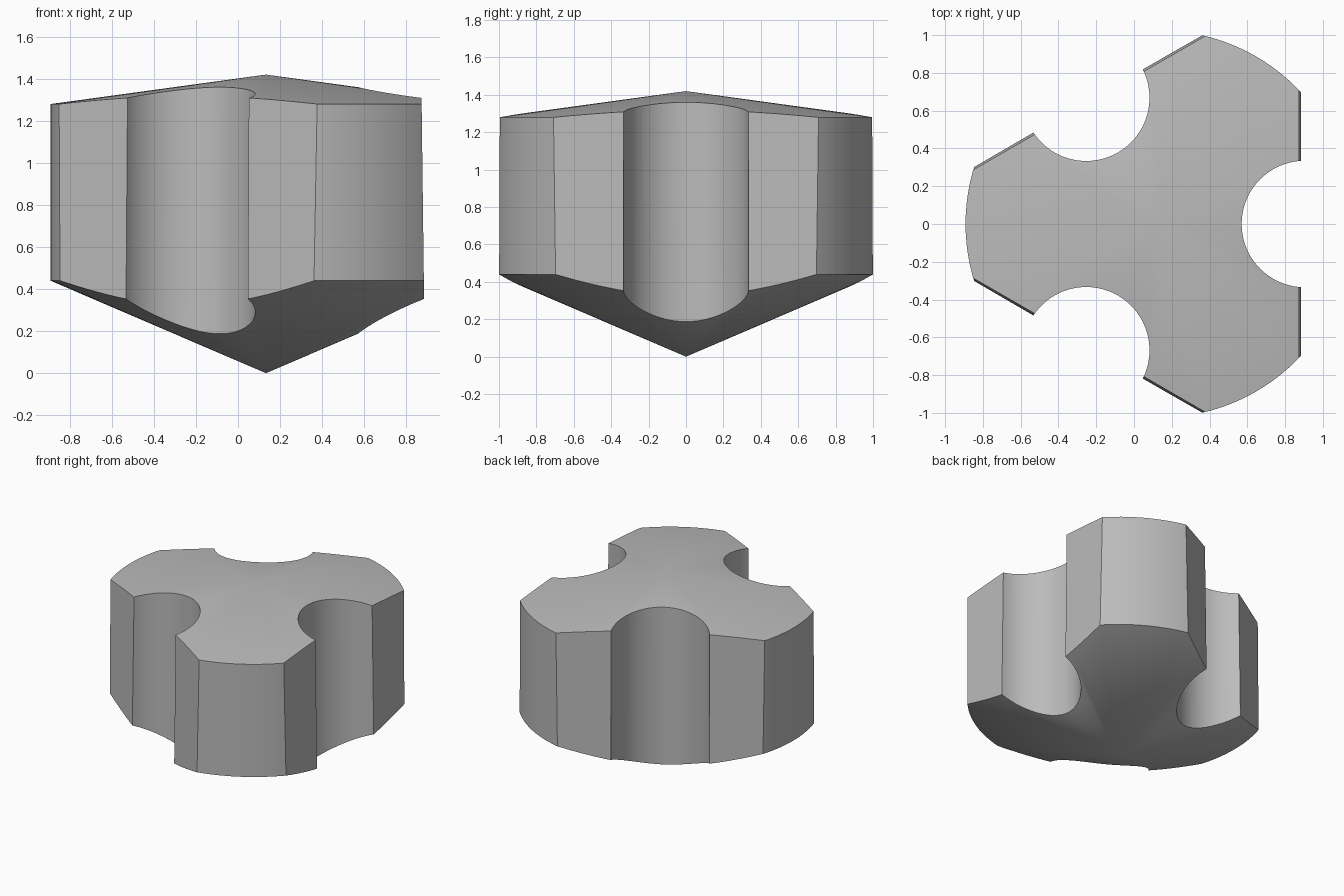
import bpy, bmesh, math
from mathutils import Matrix, Vector

if "Cube" in bpy.data.objects:
    bpy.data.objects.remove(bpy.data.objects["Cube"])

AXIS_X = 0.133
RADIUS = 1.025
LOBES = [math.radians(a) for a in (0, 120, 240)]

grey = bpy.data.materials.new("plain_grey")
grey.use_nodes = True
colour = (0.5, 0.5, 0.5, 1)
grey.diffuse_color = colour
grey.node_tree.nodes["Principled BSDF"].inputs["Base Color"].default_value = colour


def make_object(name, bm):
    mesh = bpy.data.meshes.new(name)
    bm.to_mesh(mesh)
    bm.free()
    mesh.materials.append(grey)
    obj = bpy.data.objects.new(name, mesh)
    obj.location.x = AXIS_X
    bpy.context.collection.objects.link(obj)
    return obj


# Knob body: cylinder with a pointed base and a shallow conical top
bm = bmesh.new()
profile = [(0, 0), (RADIUS, 0.44), (RADIUS, 1.28), (0, 1.42)]
verts = [bm.verts.new((r, 0, z)) for r, z in profile]
edges = [bm.edges.new(pair) for pair in zip(verts, verts[1:])]
bmesh.ops.spin(bm, geom=verts + edges, axis=(0, 0, 1), cent=(0, 0, 0),
               angle=math.tau, steps=120)
bmesh.ops.remove_doubles(bm, verts=bm.verts, dist=0.0001)

# Three slightly drafted flats
for angle in LOBES:
    turn = Matrix.Rotation(angle, 3, "Z")
    cut = bmesh.ops.bisect_plane(
        bm, geom=bm.verts[:] + bm.edges[:] + bm.faces[:], dist=0.00001,
        plane_co=turn @ Vector((0.752, 0, 0.35)),
        plane_no=turn @ Vector((1, 0, 0.0125)), clear_outer=True)
    rim = [e for e in cut["geom_cut"] if isinstance(e, bmesh.types.BMEdge)]
    bmesh.ops.contextual_create(bm, geom=rim)
bmesh.ops.recalc_face_normals(bm, faces=bm.faces)
knob = make_object("knob_body", bm)

# Three vertical finger flutes
bm = bmesh.new()
for angle in LOBES:
    place = Matrix.Rotation(angle, 4, "Z") @ Matrix.Translation((0.772, 0, 0.7))
    bmesh.ops.create_cone(bm, cap_ends=True, segments=96, radius1=0.335,
                          radius2=0.335, depth=2, matrix=place)
flutes = make_object("flute_cutter", bm)
flutes.hide_render = True

bpy.context.view_layer.update()
for obj in bpy.context.selected_objects:
    obj.select_set(False)
knob.select_set(True)
bpy.context.view_layer.objects.active = knob
cutter = knob.modifiers.new("flutes", "BOOLEAN")
cutter.operation = "DIFFERENCE"
cutter.solver = "EXACT"
cutter.object = flutes
bpy.ops.object.modifier_apply(modifier=cutter.name)
bpy.data.objects.remove(flutes)
bpy.ops.object.shade_smooth_by_angle(angle=math.radians(20))
